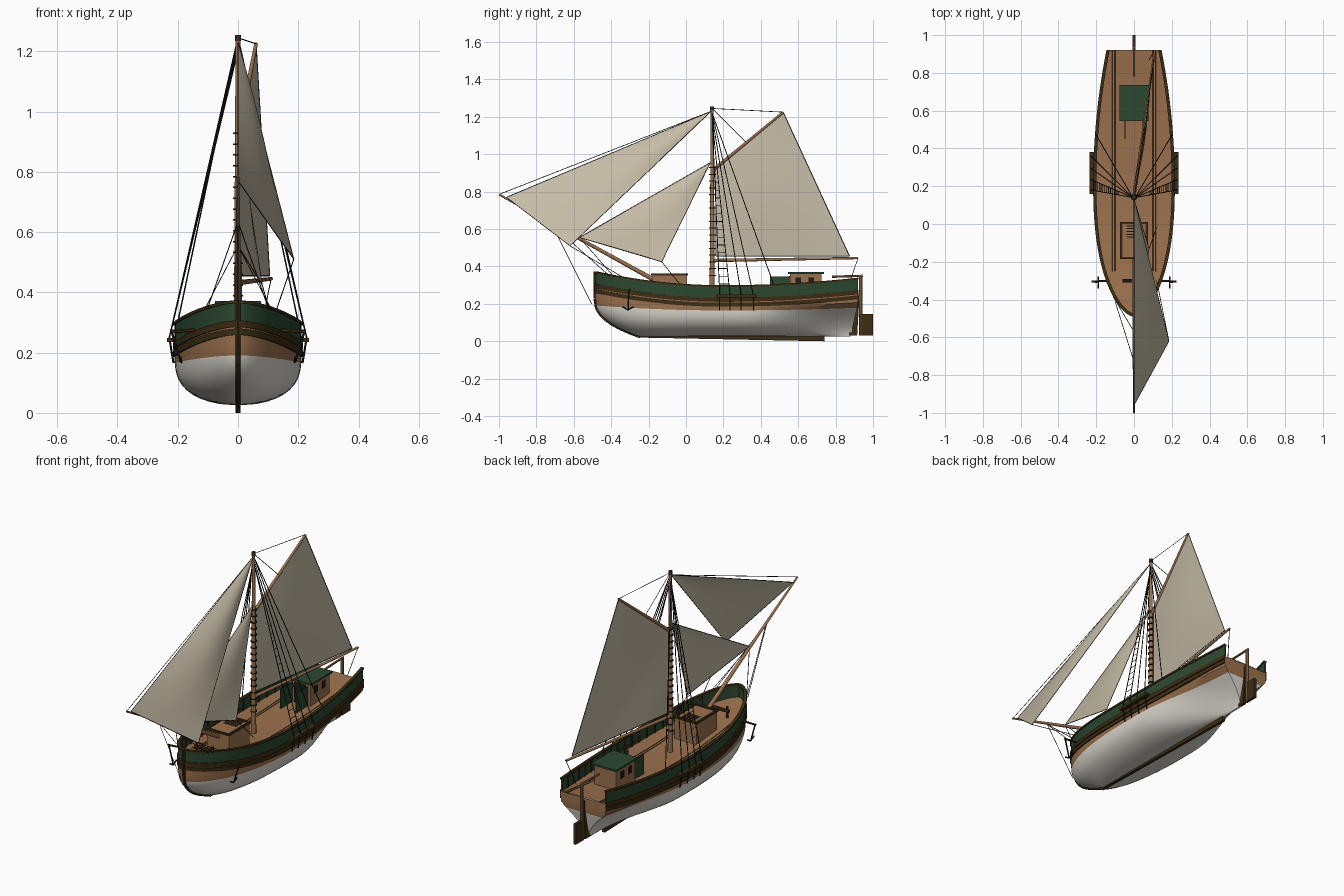
import bpy, bmesh, math
from mathutils import Vector, Matrix

cube = bpy.data.objects.get("Cube")
if cube:
    bpy.data.objects.remove(cube, do_unlink=True)


def material(name, r, g, b):
    m = bpy.data.materials.new(name)
    m.use_nodes = True
    m.diffuse_color = (r, g, b, 1)
    bsdf = next(n for n in m.node_tree.nodes if n.type == 'BSDF_PRINCIPLED')
    bsdf.inputs["Base Color"].default_value = (r, g, b, 1)
    bsdf.inputs["Roughness"].default_value = 0.8
    return m


WHITE = material("white_hull_paint", 0.72, 0.69, 0.62)
WOOD = material("warm_wood", 0.33, 0.165, 0.075)
DARK = material("dark_wood", 0.045, 0.026, 0.007)
GREEN = material("green_paint", 0.025, 0.065, 0.03)
SAIL = material("sail_cloth", 0.56, 0.50, 0.38)
ROPE = material("black_rope", 0.013, 0.012, 0.010)
made = []


def finish(name, bm, *mats):
    bmesh.ops.remove_doubles(bm, verts=bm.verts, dist=1e-5)
    mesh = bpy.data.meshes.new(name)
    bm.to_mesh(mesh)
    bm.free()
    for m in mats:
        mesh.materials.append(m)
    ob = bpy.data.objects.new(name, mesh)
    bpy.context.collection.objects.link(ob)
    made.append(ob)
    return ob


def loft(bm, rows, closed=False):
    """Skin a list of equal-length point rows; returns faces with their column."""
    vs = [[bm.verts.new(p) for p in row] for row in rows]
    n = len(rows[0])
    out = []
    for a, b in zip(vs, vs[1:]):
        for j in range(n if closed else n - 1):
            k = (j + 1) % n
            out.append((bm.faces.new((a[j], a[k], b[k], b[j])), j))
    return out, vs


def box(name, lo, hi, mat):
    lo, hi = Vector(lo), Vector(hi)
    bm = bmesh.new()
    bmesh.ops.create_cube(bm, size=1, matrix=Matrix.Translation((lo + hi) / 2) @ Matrix.Diagonal((hi - lo).to_4d()))
    return finish(name, bm, mat)


def rods(name, lines, r, mat, r2=None, sides=6):
    """Straight round members between pairs of points, joined in one object."""
    bm = bmesh.new()
    for a, b in lines:
        a, b = Vector(a), Vector(b)
        rot = (b - a).to_track_quat('Z', 'Y').to_matrix().to_4x4()
        bmesh.ops.create_cone(bm, cap_ends=True, segments=sides, radius1=r, radius2=r2 or r,
                              depth=(b - a).length, matrix=Matrix.Translation((a + b) / 2) @ rot)
    return finish(name, bm, mat)


def slab(name, profile, half, mat):
    """Flat side profile (y, z) given thickness across x."""
    bm = bmesh.new()
    faces = [bm.faces.new([bm.verts.new((s * half, y, z)) for y, z in profile]) for s in (-1, 1)]
    n = len(profile)
    for i in range(n):
        a, b = faces[0].verts, faces[1].verts
        bm.faces.new((a[i], a[(i + 1) % n], b[(i + 1) % n], b[i]))
    bmesh.ops.recalc_face_normals(bm, faces=bm.faces)
    return finish(name, bm, mat)


# Hull form
KEEL, DECK = 0.025, 0.07


def sheer(y):
    return 0.295 + (0.075 * ((0.2 - y) / 0.69) ** 2 if y < 0.2 else 0.04 * ((y - 0.2) / 0.72) ** 2)


def beam(y):
    if y > 0.215:
        return 0.21 - 0.07 * ((y - 0.215) / 0.705) ** 2
    t = min(max((y + 0.485) / 0.7, 0), 1)
    return 0.21 * (1 - (1 - t) ** 2.4) ** 0.6


def station(u):
    return -0.485 + 1.405 * u


def hull_point(u, z):
    y = station(u)
    s = min(max((z - KEEL) / (0.2 - KEEL), 0), 1)
    b = min(max((y - 0.3) / 0.62, 0), 1)
    b = b * b * (3 - 2 * b)
    full = (1 - b) * math.sqrt(1 - (1 - s) ** 3) + b * s ** 1.6
    rake = 0.24 * max(0, 1 - (z - KEEL) / 0.2) ** 2.4
    return Vector((beam(y) * full + 0.004 * (1 - s), y + rake * (1 - u) ** 4 - 0.04 * (1 - s) * u ** 8, z))


US = [(i / 44) ** 1.7 for i in range(45)]
BELOW, ABOVE = 10, 3


def half_section(u):
    top = sheer(station(u))
    water, deck = 0.165 + 0.35 * (top - 0.295), top - DECK
    zs = [KEEL + (water - KEEL) * (i / BELOW) ** 1.5 for i in range(BELOW)]
    zs += [water + (deck - water) * i / ABOVE for i in range(ABOVE + 1)]
    return [hull_point(u, z) for z in zs]


bm = bmesh.new()
rows = []
for u in US:
    half = half_section(u)
    rows.append([Vector((-p.x, p.y, p.z)) for p in reversed(half)] + half)
faces, vs = loft(bm, rows)
mid = BELOW + ABOVE
for f, j in faces:
    f.material_index = int(abs(j - mid) > BELOW)
# Transom
end = vs[-1]
for j in range(mid):
    f = bm.faces.new((end[j], end[j + 1], end[-2 - j], end[-1 - j]))
    f.material_index = int(j < ABOVE)
bmesh.ops.recalc_face_normals(bm, faces=bm.faces)
finish("hull", bm, WHITE, WOOD)

# Deck
bm = bmesh.new()
loft(bm, [[Vector((p.x * k, p.y, p.z + 0.004 * (1 - k * k))) for k in (1, 0.5, 0, -0.5, -1)]
          for p in (half_section(u)[-1] for u in US)])
finish("deck", bm, WOOD)


def belt(name, d0, d1, inner, outer, mat):
    """Strake following the sheer on both sides, d0..d1 below the rail line."""
    bm = bmesh.new()
    for side in (1, -1):
        rows = []
        for u in US:
            z = sheer(station(u))
            t = hull_point(min(u + 0.002, 1), z) - hull_point(max(u - 0.002, 0), z)
            n = Vector((t.y, -t.x, 0)).normalized()
            ring = [hull_point(u, z - d) + n * o for d, o in ((d0, inner), (d0, outer), (d1, outer), (d1, inner))]
            rows.append([Vector((side * max(p.x, 0), p.y, p.z)) for p in ring])
        _, vs = loft(bm, rows, True)
        bm.faces.new(vs[-1])
    bmesh.ops.recalc_face_normals(bm, faces=bm.faces)
    finish(name, bm, mat)


belt("bulwark", 0, 0.072, -0.007, 0.001, GREEN)
belt("cap_rail", -0.005, 0.005, -0.011, 0.006, DARK)
belt("upper_wale", 0.062, 0.084, -0.004, 0.006, DARK)
belt("lower_wale", 0.089, 0.110, -0.004, 0.006, DARK)

# Bulwark stanchions and deck seams
posts, seams = [], []
for i in range(3, 43, 2):
    p = hull_point(i / 43, sheer(station(i / 43)))
    posts += [((s * (p.x - 0.010), p.y, p.z - DECK), (s * (p.x - 0.010), p.y, p.z)) for s in (1, -1)]
rods("stanchions", posts, 0.004, DARK, sides=4)
for x in (-0.115, -0.10, 0.10, 0.115):
    ys = [-0.25 + 0.117 * i for i in range(11)]
    seams += [((x, a, sheer(a) - DECK + 0.003), (x, b, sheer(b) - DECK + 0.003)) for a, b in zip(ys, ys[1:])]
rods("deck_seams", seams, 0.002, DARK, sides=4)

# Stem, keel, sternpost, rudder and tiller
stem = [hull_point(0, KEEL + (0.372 - KEEL) * (i / 14) ** 1.6) * 1 for i in range(15)]
stem = [Vector((0, p.y, p.z)) for p in stem]
rods("stem", list(zip(stem, stem[1:])), 0.009, DARK, sides=8)
slab("keel", [(-0.28, 0.035), (-0.26, 0.02), (0.74, 0), (0.74, 0.03)], 0.008, DARK)
slab("sternpost", [(0.87, 0.03), (0.915, 0.03), (0.928, 0.25), (0.90, 0.25)], 0.009, DARK)
slab("rudder", [(0.925, 0.03), (1, 0.03), (1, 0.145), (0.925, 0.145)], 0.008, DARK)
rods("rudder_stock", [((0, 0.935, 0.03), (0, 0.935, 0.35))], 0.009, WOOD, sides=8)
rods("tiller", [((0, 0.945, 0.35), (0, 0.78, 0.345))], 0.006, WOOD, sides=8)

# Deckhouse with roof, side windows and open doors
box("deckhouse_walls", (-0.068, 0.555, 0.22), (0.068, 0.725, 0.362), WOOD)
box("deckhouse_roof", (-0.077, 0.545, 0.36), (0.077, 0.737, 0.371), GREEN)
box("deckhouse_entry", (-0.035, 0.551, 0.235), (0.035, 0.556, 0.35), ROPE)
for s in (1, -1):
    box("deckhouse_door", (s * 0.048 - 0.003, 0.45, 0.235), (s * 0.048 + 0.003, 0.555, 0.345), GREEN)
    for y in (0.60, 0.67):
        box("deckhouse_window", (s * 0.069 - 0.002, y - 0.015, 0.30), (s * 0.069 + 0.002, y + 0.015, 0.34), ROPE)

# Forward hatch
box("hatch_walls", (-0.068, -0.18, 0.23), (0.068, 0.005, 0.355), WOOD)
for s in (1, -1):
    box("hatch_side_rim", (s * 0.068 - 0.006, -0.186, 0.352), (s * 0.068 + 0.006, 0.011, 0.362), DARK)
for y in (-0.18, 0.005):
    box("hatch_end_rim", (-0.074, y - 0.006, 0.352), (0.074, y + 0.006, 0.362), DARK)
rods("hatch_grating", [((-0.04, y, 0.356), (0.04, y, 0.356)) for y in (-0.07, -0.055, -0.04, -0.025, -0.01)], 0.003, DARK)

# Spars
TOP, TIP = Vector((0, 0.14, 1.245)), Vector((0, -1, 0.785))
PEAK, BOOM_END = Vector((0.06, 0.52, 1.225)), Vector((0.11, 0.92, 0.445))
rods("mast", [((0, 0.14, 0.22), TOP)], 0.014, WOOD, 0.008, 12)
rods("mast_cap", [((0, 0.14, 1.235), (0, 0.14, 1.255))], 0.011, DARK, sides=10)
rods("bowsprit", [((0, -0.05, 0.262), TIP)], 0.013, WOOD, 0.005, 10)
rods("boom", [((0, 0.15, 0.432), BOOM_END)], 0.009, WOOD, 0.006, 10)
rods("gaff", [((0, 0.15, 0.92), PEAK)], 0.009, WOOD, 0.006, 10)
hoops = [0.35 + 0.036 * i for i in range(17)]
rods("mast_hoops", [((0, 0.142, z), (0, 0.142, z + 0.005)) for z in hoops], 0.018, ROPE, sides=10)


# Sails with edge ropes
def sail(name, a, b, c, d, belly):
    a, b, c, d = map(Vector, (a, b, c, d))
    n = 14
    rows = []
    for i in range(n + 1):
        v = i / n
        row = []
        for j in range(n + 1):
            u = j / n
            p = a.lerp(b, u).lerp(d.lerp(c, u), v)
            p.x += belly * math.sin(math.pi * u) * math.sin(math.pi * v)
            row.append(p)
        rows.append(row)
    bm = bmesh.new()
    loft(bm, rows)
    bmesh.ops.dissolve_degenerate(bm, edges=bm.edges, dist=1e-6)
    finish(name, bm, SAIL)
    edges = [(p, q) for p, q in ((a, b), (b, c), (c, d), (d, a)) if (p - q).length > 0.01]
    rods(name + "_edge_rope", edges, 0.0018, ROPE, sides=4)


JIB_HEAD, JIB_CLEW = Vector((0, 0.135, 1.23)), Vector((0.185, -0.62, 0.51))
STAY_HEAD, STAY_TACK, STAY_CLEW = Vector((0, 0.13, 0.955)), Vector((0, -0.57, 0.555)), Vector((0.08, -0.13, 0.425))
sail("mainsail", (0, 0.16, 0.92), PEAK, (0.105, 0.875, 0.455), (0, 0.16, 0.455), 0.015)
sail("jib", JIB_HEAD, JIB_HEAD, JIB_CLEW, (0, -0.96, 0.77), 0.025)
sail("staysail", STAY_HEAD, STAY_HEAD, STAY_CLEW, STAY_TACK, 0.015)

# Side rigging: channels, chainplates, shrouds, ratlines, catheads, anchors
plates, shrouds, rungs, guys = [], [], [], []
for s in (1, -1):
    box("channel", (s * 0.218 - 0.018, 0.16, 0.235), (s * 0.218 + 0.018, 0.38, 0.249), DARK)
    feet = [Vector((s * 0.228, y, 0.25)) for y in (0.18, 0.235, 0.295, 0.36)]
    heads = [Vector((s * 0.006, 0.14, z)) for z in (1.18, 1.18, 1.2, 1.22)]
    shrouds += list(zip(heads, feet)) + [(heads[3], (s * 0.20, 0.47, 0.30))]
    plates += [(f, (s * 0.214, f.y, 0.165)) for f in feet]
    for i in range(14):
        t = 0.06 + 0.045 * i
        rungs.append((feet[0].lerp(heads[0], t), feet[1].lerp(heads[1], t)))
    guys += [(STAY_TACK, (s * 0.11, -0.385, 0.345)), ((0, -0.73, 0.635), (s * 0.10, -0.41, 0.35))]
    rods("cathead", [((s * 0.13, -0.30, 0.275), (s * 0.225, -0.305, 0.27))], 0.006, DARK)
    rods("anchor", [((s * 0.222, -0.305, 0.275), (s * 0.19, -0.31, 0.17)),
                    ((s * 0.19, -0.34, 0.185), (s * 0.188, -0.31, 0.168)),
                    ((s * 0.19, -0.28, 0.185), (s * 0.188, -0.31, 0.168))], 0.004, ROPE)
    rods("mooring_bitt", [((s * 0.05, -0.30, 0.25), (s * 0.05, -0.30, 0.33))], 0.007, DARK, sides=8)
rods("windlass", [((-0.06, -0.30, 0.305), (0.06, -0.30, 0.305))], 0.010, DARK, sides=8)
rods("chainplates", plates, 0.0035, ROPE)
rods("shrouds", shrouds, 0.0025, ROPE, sides=5)
rods("ratlines", rungs, 0.0018, ROPE, sides=4)

# Running rigging and stays
rods("stays", guys + [
    ((0, -0.72, 0.63), (0, -0.505, 0.20)), (TOP, PEAK), (TOP, (0.03, 0.32, 1.065)),
    (TIP, JIB_HEAD), (BOOM_END, (0.08, 0.87, 0.30)),
    (JIB_CLEW, (0.12, -0.30, 0.32)), (STAY_CLEW, (0.12, -0.02, 0.29))], 0.0018, ROPE, sides=4)

# Smooth curved parts, keep edges sharp
bpy.ops.object.select_all(action='DESELECT')
for ob in made:
    ob.select_set(True)
bpy.context.view_layer.objects.active = made[0]
bpy.ops.object.shade_smooth_by_angle(angle=math.radians(40))
